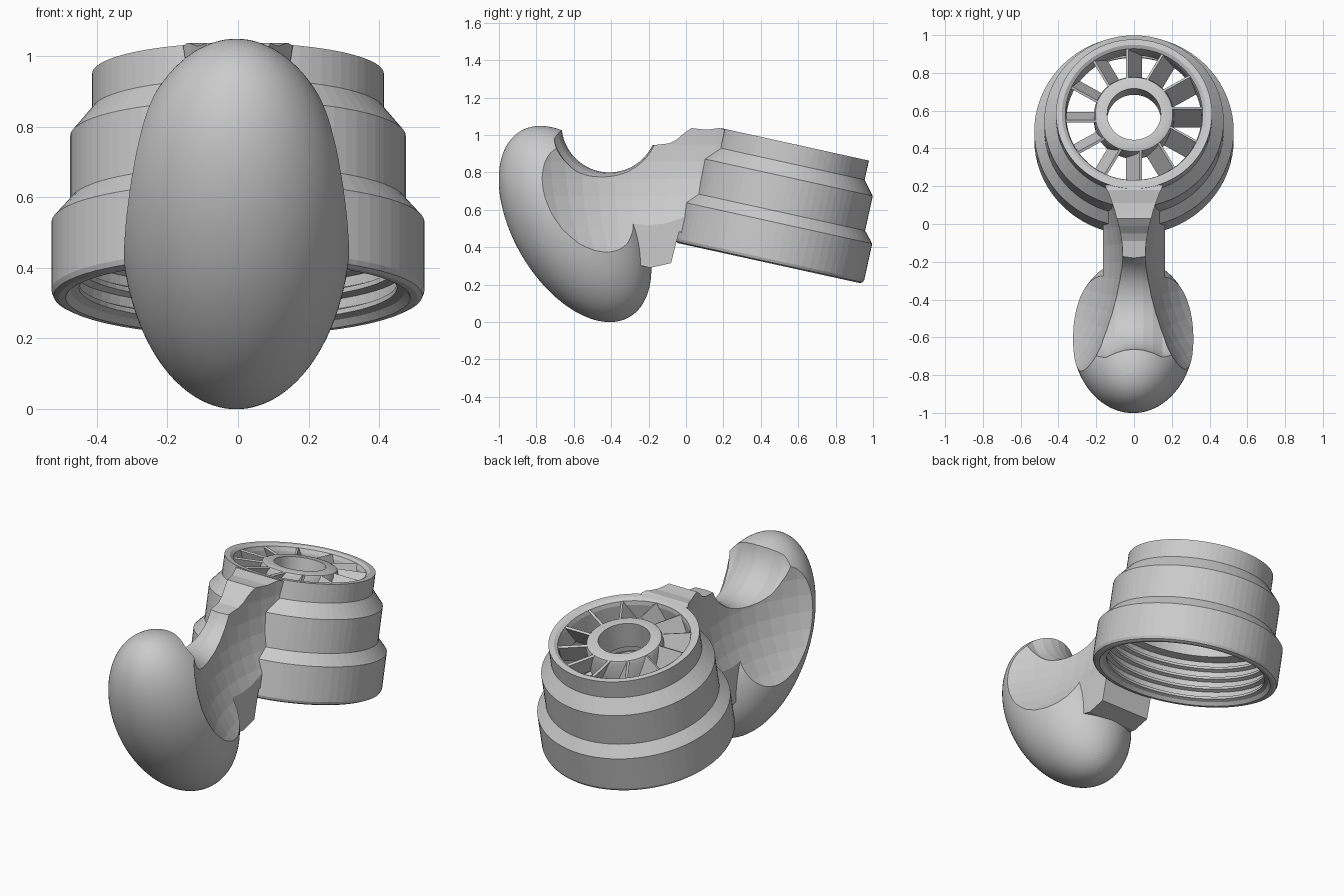
import bpy, bmesh
from math import radians, sin, cos, pi, sqrt
from mathutils import Matrix, Vector

if "Cube" in bpy.data.objects:
    bpy.data.objects.remove(bpy.data.objects["Cube"])

TILT = radians(-12.4)
CUP = Matrix.Translation((0, 0.443, 0.315)) @ Matrix.Rotation(TILT, 4, 'X') @ Matrix.Diagonal((1, 0.98, 1, 1))


def make(name, bm, matrix=Matrix()):
    bm.transform(matrix)
    bmesh.ops.recalc_face_normals(bm, faces=bm.faces)
    me = bpy.data.meshes.new(name)
    bm.to_mesh(me)
    bm.free()
    ob = bpy.data.objects.new(name, me)
    bpy.context.collection.objects.link(ob)
    return ob


def lathe(name, profile, segs, matrix):
    """Closed (radius, height) profile spun about local z."""
    bm = bmesh.new()
    rings = [[bm.verts.new((r * cos(2 * pi * i / segs), r * sin(2 * pi * i / segs), z))
              for i in range(segs)] for r, z in profile]
    for a, b in zip(rings, rings[1:] + rings[:1]):
        for i in range(segs):
            j = (i + 1) % segs
            bm.faces.new((a[i], a[j], b[j], b[i]))
    return make(name, bm, matrix)


def ball(name, matrix, segs):
    bm = bmesh.new()
    bmesh.ops.create_uvsphere(bm, u_segments=segs, v_segments=segs // 2, radius=1)
    return make(name, bm, matrix)


def boolean(ob, tool, op):
    tool.hide_render = True
    mod = ob.modifiers.new(op, 'BOOLEAN')
    mod.operation, mod.solver, mod.object = op, 'EXACT', tool
    bpy.context.view_layer.objects.active = ob
    bpy.ops.object.modifier_apply(modifier=mod.name)
    bpy.data.objects.remove(tool)


def smooth(ob, angle):
    bpy.ops.object.select_all(action='DESELECT')
    ob.select_set(True)
    bpy.context.view_layer.objects.active = ob
    bpy.ops.object.shade_smooth_by_angle(angle=radians(angle))


# Stepped hollow cup, with screw ridges inside the mouth
outer = [(0.488, 0), (0.508, 0.0), (0.522, 0.007), (0.528, 0.022), (0.528, 0.22), (0.475, 0.28),
         (0.475, 0.47), (0.413, 0.545), (0.413, 0.65)]
inner = [(0.382, 0.65), (0.364, 0.638), (0.358, 0.615), (0.358, 0.50), (0.42, 0.44), (0.42, 0.27), (0.472, 0.255)]
for z in (0.21, 0.15, 0.09, 0.03):
    inner += [(0.472, z + 0.02), (0.45, z + 0.012), (0.45, z - 0.002), (0.472, z - 0.012)]
lathe('stepped_cup', outer + inner, 72, CUP)

# Central hub ring
hub = lathe('hub_ring', [(0.142, 0.49), (0.212, 0.49), (0.212, 0.62), (0.205, 0.638), (0.19, 0.645),
                         (0.142, 0.645)], 64, CUP)
smooth(hub, 30)

# Twelve pitched blades between hub and rim
bm = bmesh.new()
for i in range(12):
    m = (Matrix.Rotation(2 * pi * i / 12, 4, 'Z') @ Matrix.Translation((0.285, 0, 0.568))
         @ Matrix.Rotation(radians(-28), 4, 'X') @ Matrix.Diagonal((0.17, 0.014, 0.155, 1)))
    bmesh.ops.create_cube(bm, size=1, matrix=m)
make('fan_blades', bm, CUP)

# Egg-shaped grip leaning forward
grip = ball('grip', Matrix.Translation((-0.005, -0.593, 0.524)) @ Matrix.Rotation(radians(30.4), 4, 'X')
            @ Matrix.Diagonal((0.325, 0.331, 0.576, 1)), 128)


# Neck web joining grip and cup wall
def wall(r, t):
    p = CUP @ Vector((0, -r / 0.98, t))
    return p.y, p.z


outline = [(-0.45, 0.35), (-0.19, 0.29), (-0.08, 0.315), wall(0.505, 0.06), wall(0.48, 0.06), wall(0.48, 0.22),
           wall(0.435, 0.29), wall(0.435, 0.46), wall(0.383, 0.54), wall(0.383, 0.645),
           (0.18, 1.037), (0.11, 1.028), (0.06, 1.033), (0.03, 1.037), (-0.01, 1.01), (-0.05, 0.975),
           (-0.09, 0.955), (-0.18, 0.945), (-0.3, 0.93), (-0.6, 0.9)]
bm = bmesh.new()
face = bm.faces.new([bm.verts.new((-0.163, y, z)) for y, z in outline])
ext = bmesh.ops.extrude_face_region(bm, geom=[face])
bmesh.ops.translate(bm, vec=(0.326, 0, 0), verts=[v for v in ext['geom'] if isinstance(v, bmesh.types.BMVert)])
boolean(grip, make('neck_web', bm), 'UNION')

# Dished sides
for s in (-1, 1):
    dish = ball('dish_cutter', Matrix.Translation((s * 1.008, -0.2, 0.95)) @ Matrix.Scale(0.95, 4), 64)
    boolean(grip, dish, 'DIFFERENCE')

# Saddle-shaped finger groove across the top
saddle = [(0.255 + 2.2 * (x / 10) ** 2 * 1.0, x / 10 * 1.0) for x in (-3, -2, -1.5, -1, -0.5, 0, 0.5, 1, 1.5, 2, 3)]
profile = [(0.001, -0.3)] + [(min(r, 0.31), x) for r, x in saddle] + [(0.001, 0.3)]
groove = lathe('groove_cutter', profile, 128,
               Matrix.Translation((0, -0.41, 1.055)) @ Matrix.Rotation(pi / 2, 4, 'Y'))
boolean(grip, groove, 'DIFFERENCE')
smooth(grip, 4)
